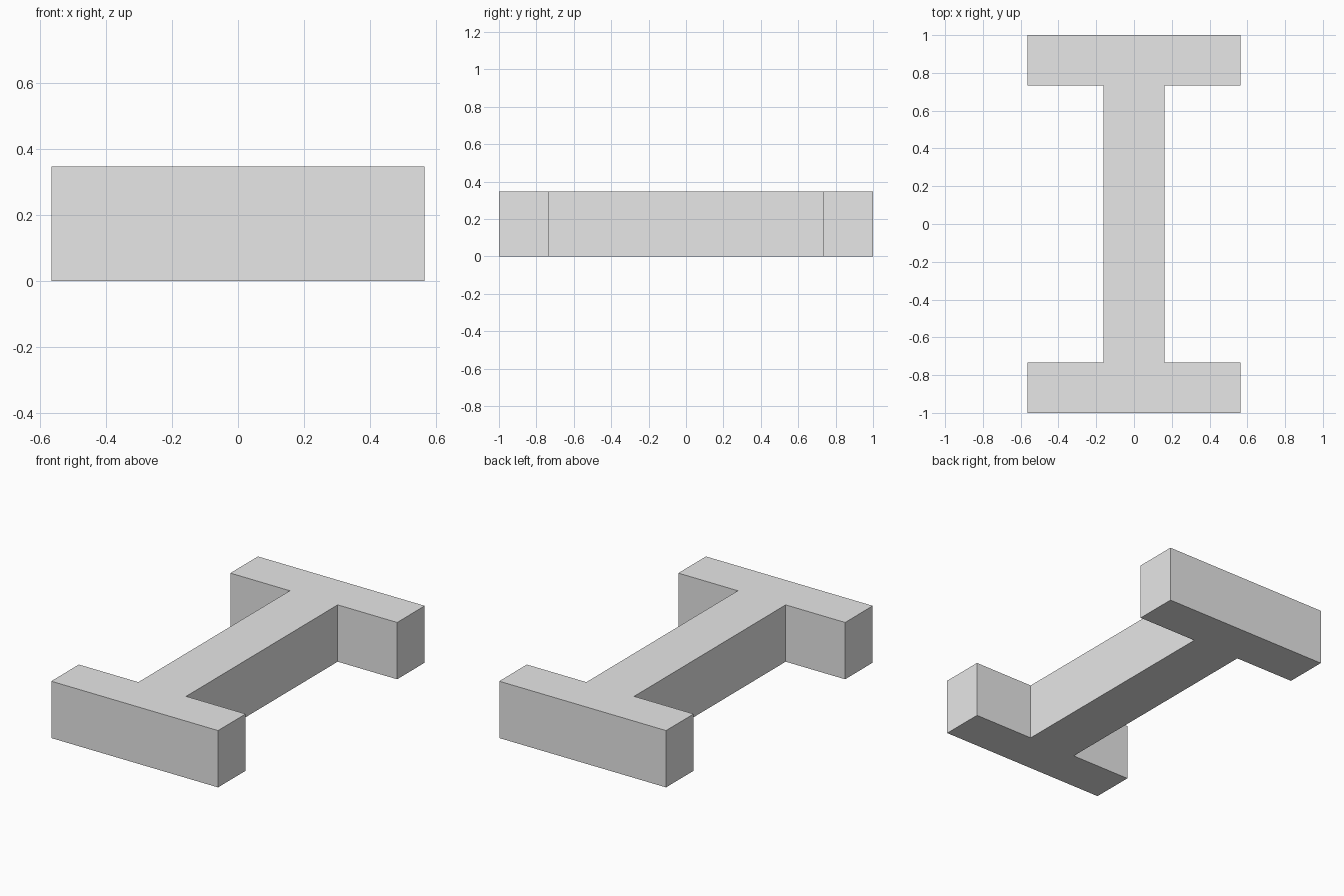
import bpy
import bmesh

cube = bpy.data.objects.get("Cube")
if cube:
    bpy.data.objects.remove(cube, do_unlink=True)

HALF_LENGTH, HALF_WIDTH, HEIGHT = 1.0, 0.565, 0.348
HALF_WEB, FLANGE_INNER = 0.162, 0.733

# Plain grey material
grey = bpy.data.materials.new("light_grey")
grey.use_nodes = True
colour = (0.8, 0.8, 0.8, 1)
grey.diffuse_color = colour
for node in grey.node_tree.nodes:
    if node.type == "BSDF_PRINCIPLED":
        node.inputs["Base Color"].default_value = colour

# One quarter of the outline, mirrored round to the full beam profile
quarter = [(HALF_WIDTH, HALF_LENGTH), (HALF_WIDTH, FLANGE_INNER),
           (HALF_WEB, FLANGE_INNER)]
right_side = quarter + [(x, -y) for x, y in reversed(quarter)]
outline = right_side + [(-x, -y) for x, y in right_side]

# Extrude the profile upwards
bm = bmesh.new()
base = bm.faces.new([bm.verts.new((x, y, 0)) for x, y in outline])
top = bmesh.ops.extrude_face_region(bm, geom=[base], use_keep_orig=True)["geom"]
bmesh.ops.translate(bm, vec=(0, 0, HEIGHT),
                    verts=[v for v in top if isinstance(v, bmesh.types.BMVert)])
bmesh.ops.recalc_face_normals(bm, faces=bm.faces)

mesh = bpy.data.meshes.new("flanged_beam")
bm.to_mesh(mesh)
bm.free()
mesh.materials.append(grey)
beam = bpy.data.objects.new("flanged_beam", mesh)
bpy.context.collection.objects.link(beam)
